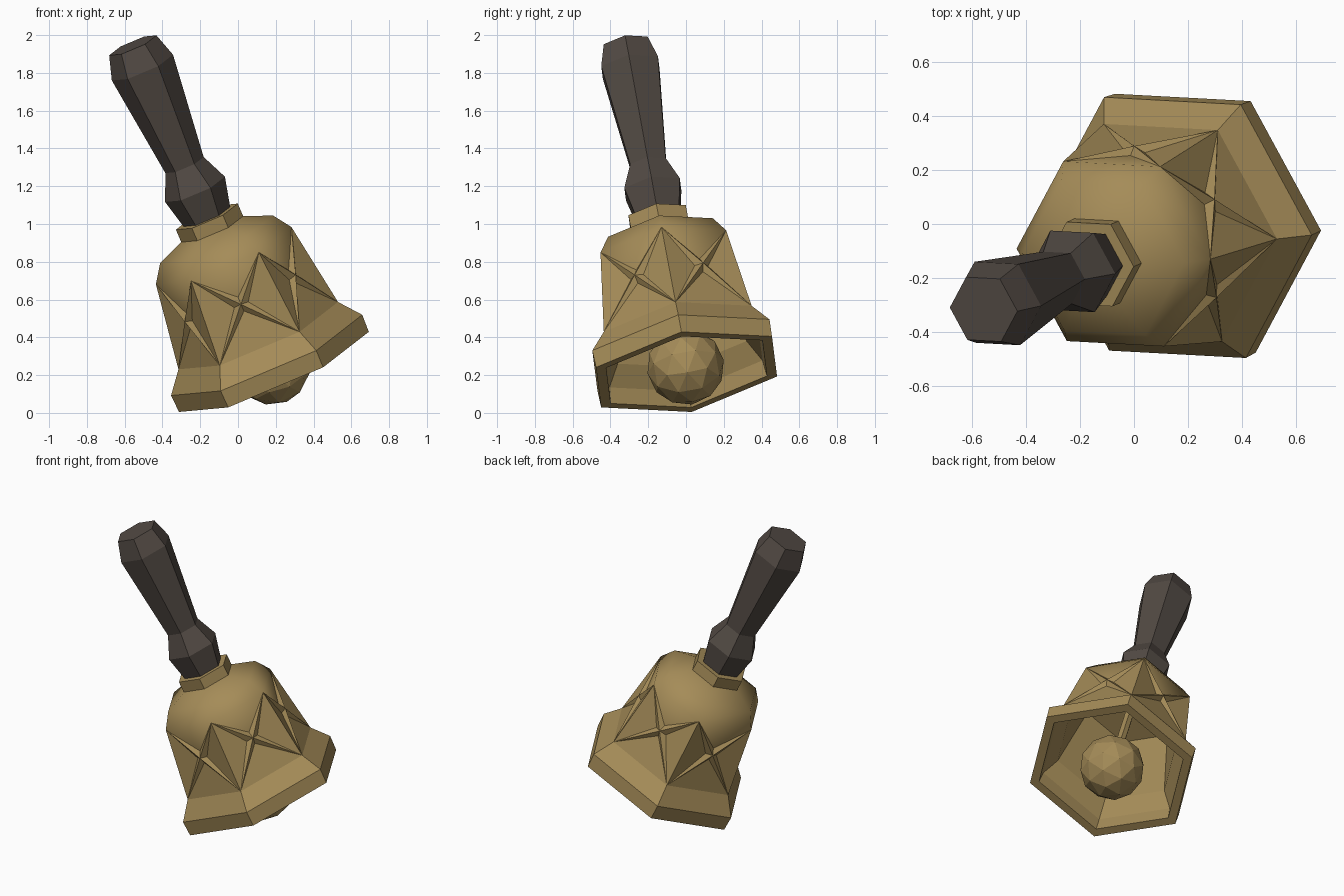
import bpy, bmesh, math
from mathutils import Vector, Matrix

if "Cube" in bpy.data.objects:
    bpy.data.objects.remove(bpy.data.objects["Cube"])

# Tilted frame: the bell's axis, one hexagon corner direction, and the mouth centre
axis = Vector((-0.391, -0.167, 0.905)).normalized()
corner = Vector((0.919, -0.05, 0.39))
corner = (corner - axis * corner.dot(axis)).normalized()
side = axis.cross(corner)
FRAME = Matrix.Translation((0.19, 0.003, 0.217)) @ Matrix((corner, side, axis)).transposed().to_4x4()


def material(name, rgb):
    m = bpy.data.materials.new(name)
    m.diffuse_color = (*rgb, 1)
    m.use_nodes = True
    m.node_tree.nodes["Principled BSDF"].inputs["Base Color"].default_value = m.diffuse_color
    return m


brass = material("brass", (0.376, 0.262, 0.098))
wood = material("dark wood", (0.084, 0.068, 0.057))


def finish(bm, name, mat):
    bmesh.ops.recalc_face_normals(bm, faces=bm.faces)
    me = bpy.data.meshes.new(name)
    bm.to_mesh(me)
    bm.free()
    me.materials.append(mat)
    ob = bpy.data.objects.new(name, me)
    ob.matrix_world = FRAME
    bpy.context.collection.objects.link(ob)
    return ob


def ring(bm, r, h, n=6):
    return [bm.verts.new((r * math.cos(math.tau * i / n), r * math.sin(math.tau * i / n), h)) for i in range(n)]


def lathe(name, profile, mat):
    bm = bmesh.new()
    rings = [ring(bm, r, h) for r, h in profile]
    for a, b in zip(rings, rings[1:]):
        for i in range(6):
            j = (i + 1) % 6
            bm.faces.new((a[i], a[j], b[j], b[i]))
    bm.faces.new(rings[0])
    bm.faces.new(rings[-1])
    return finish(bm, name, mat)


# Bell: one shell from inner crown, down to the lip, up over the shoulder
profile = [(0.30, 0.68), (0.40, 0.20), (0.475, 0.09), (0.485, 0.0), (0.546, 0.0), (0.55, 0.098),
           (0.459, 0.212), (0.39, 0.68), (0.325, 0.775), (0.178, 0.835)]
WAIST = 6
bm = bmesh.new()
rings = [ring(bm, r, h) for r, h in profile]
for k in range(len(rings) - 1):
    a, b = rings[k], rings[k + 1]
    for i in range(6):
        j = (i + 1) % 6
        quad = (a[i], a[j], b[j], b[i])
        if k != WAIST:
            f = bm.faces.new(quad)
            f.smooth = k > WAIST
            continue
        # Crossed ridges with a sunken triangle on each side of the panel
        n = (a[j].co - a[i].co).cross(b[i].co - a[i].co).normalized()
        t = (a[i].co - b[j].co).length / ((a[i].co - b[j].co).length + 0.0)
        w = (a[j].co - a[i].co).length
        v = (b[j].co - b[i].co).length
        mid = bm.verts.new(a[i].co.lerp(b[j].co, w / (w + v)) + n * 0.004)
        dips = []
        for p, q in zip(quad, quad[1:] + quad[:1]):
            base = (p.co + q.co) / 2
            dips.append(bm.verts.new(mid.co + (base - mid.co).normalized() * 0.04 - n * 0.024))
        for c in range(4):
            p, q = quad[c], quad[(c + 1) % 4]
            bm.faces.new((p, q, dips[c])).smooth = c == 2
            bm.faces.new((p, dips[c], mid))
            bm.faces.new((p, mid, dips[c - 1]))
bm.faces.new(rings[0])
bm.faces.new(rings[-1])
finish(bm, "bell_body", brass)

# Collar and handle
lathe("collar", [(0.178, 0.825), (0.178, 0.908)], brass)
lathe("handle", [(0.13, 0.89), (0.172, 1.068), (0.11, 1.21), (0.176, 1.78), (0.136, 1.91)], wood)

# Clapper ball and its rod
bm = bmesh.new()
bmesh.ops.create_icosphere(bm, subdivisions=2, radius=0.205, matrix=Matrix.Translation((0, 0, 0.03)))
finish(bm, "clapper_ball", brass)
lathe("clapper_rod", [(0.03, 0.2), (0.03, 0.69)], brass)
